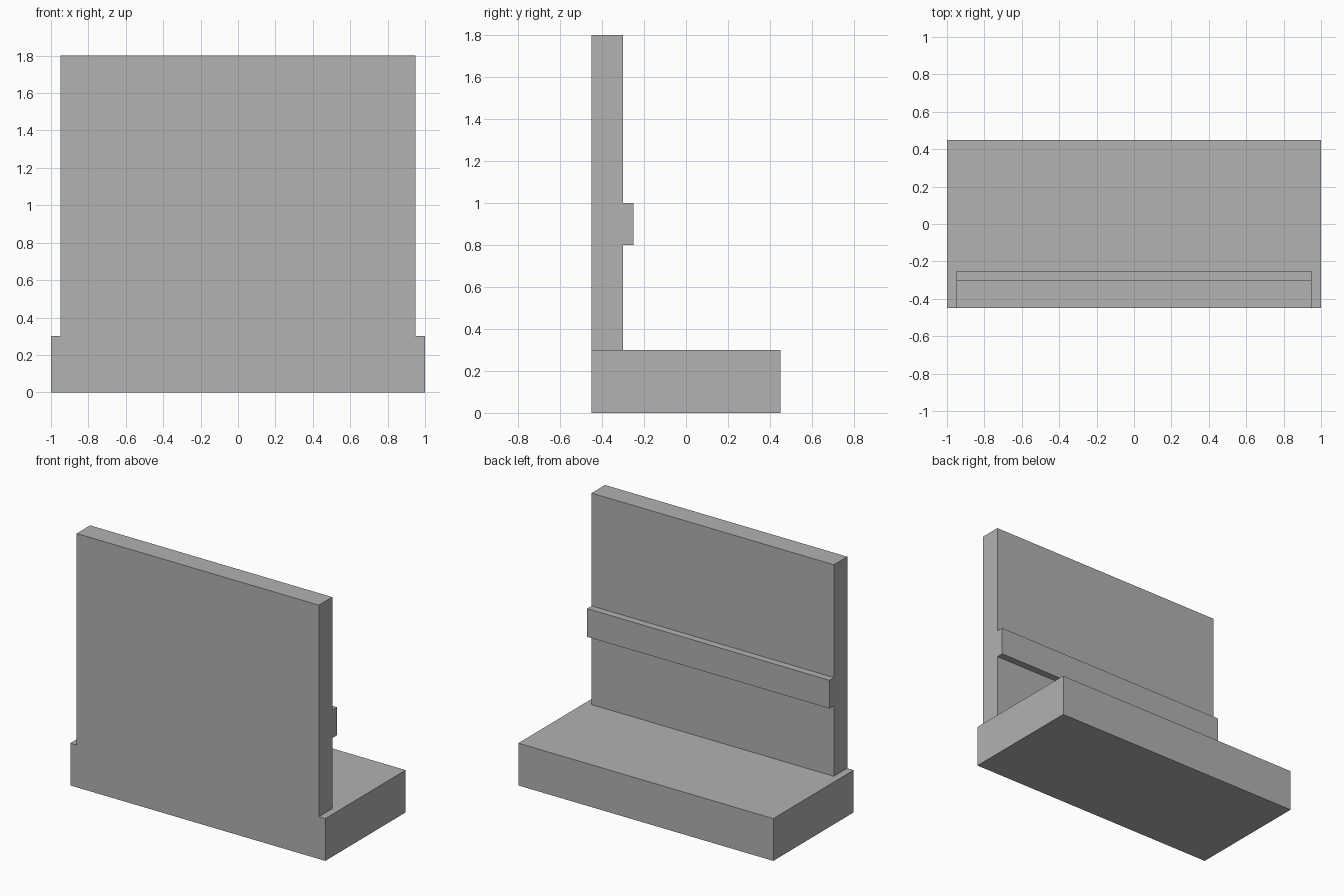
import bpy
from mathutils import Vector

cube = bpy.data.objects.get("Cube")
if cube:
    bpy.data.objects.remove(cube, do_unlink=True)

# Plain grey for every part
GREY = (0.445, 0.445, 0.445, 1)
grey = bpy.data.materials.new("grey")
grey.use_nodes = True
grey.diffuse_color = GREY
grey.node_tree.nodes["Principled BSDF"].inputs["Base Color"].default_value = GREY


def box(name, low, high):
    """Flat-shaded box between two opposite corners."""
    low, high = Vector(low), Vector(high)
    bpy.ops.mesh.primitive_cube_add(size=1, location=(low + high) / 2)
    obj = bpy.context.object
    obj.name = name
    obj.scale = high - low
    bpy.ops.object.transform_apply(location=False, rotation=False, scale=True)
    obj.data.materials.append(grey)
    return obj


FRONT, WALL_BACK = -0.45, -0.30
BASE_TOP, WALL_HALF = 0.30, 0.95

# Slab on the ground
box("base", (-1, FRONT, 0), (1, -FRONT, BASE_TOP))
# Upright panel flush with the front of the base
box("wall", (-WALL_HALF, FRONT, BASE_TOP), (WALL_HALF, WALL_BACK, 1.80))
# Horizontal rail along the back of the panel
box("rail", (-WALL_HALF, WALL_BACK, 0.80), (WALL_HALF, -0.25, 1.00))
